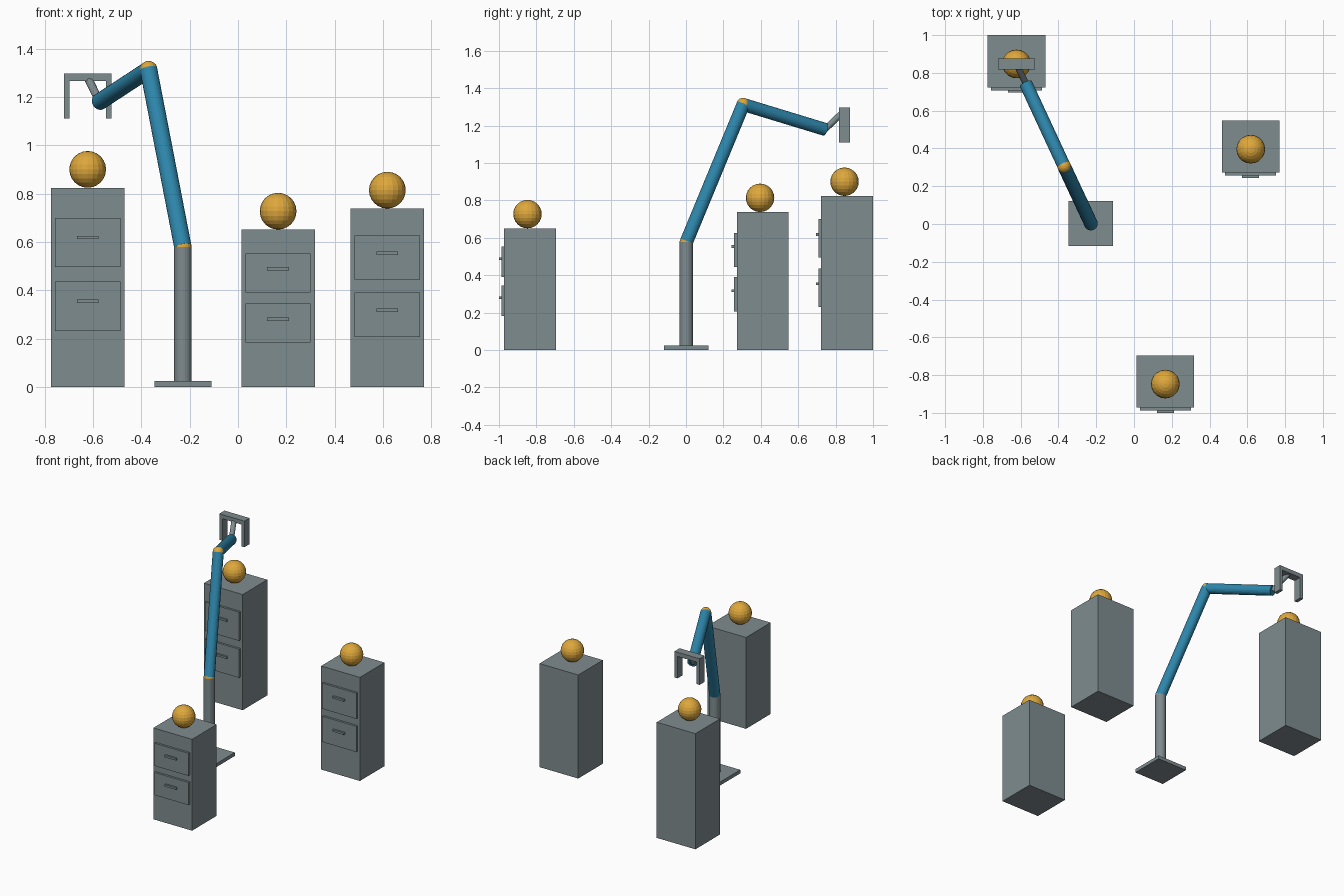
import bpy
import bmesh
from mathutils import Vector, Matrix

if "Cube" in bpy.data.objects:
    bpy.data.objects.remove(bpy.data.objects["Cube"])


def material(name, rgb):
    m = bpy.data.materials.new(name)
    m.diffuse_color = (*rgb, 1)
    m.use_nodes = True
    m.node_tree.nodes["Principled BSDF"].inputs["Base Color"].default_value = m.diffuse_color
    return m


GREY = material("steel grey", (0.212, 0.262, 0.275))
BLUE = material("arm blue", (0.027, 0.238, 0.407))
GOLD = material("golden orange", (0.73, 0.39, 0.045))


def finish(name, bm, mat):
    mesh = bpy.data.meshes.new(name)
    bm.to_mesh(mesh)
    bm.free()
    mesh.materials.append(mat)
    ob = bpy.data.objects.new(name, mesh)
    bpy.context.collection.objects.link(ob)
    return ob


def box(name, lo, hi, mat=GREY):
    lo, hi = Vector(lo), Vector(hi)
    bm = bmesh.new()
    bmesh.ops.create_cube(bm, size=1, matrix=Matrix.Translation((lo + hi) / 2)
                          @ Matrix.Diagonal((*(hi - lo), 1)))
    return finish(name, bm, mat)


def rod(name, a, b, r, mat, sides=24):
    a, b = Vector(a), Vector(b)
    d = b - a
    bm = bmesh.new()
    rot = d.to_track_quat('Z', 'Y').to_matrix().to_4x4()
    bmesh.ops.create_cone(bm, cap_ends=True, segments=sides, radius1=r, radius2=r,
                          depth=d.length, matrix=Matrix.Translation((a + b) / 2) @ rot)
    return finish(name, bm, mat)


def ball(name, c, r, mat=GOLD, segments=20, rings=12):
    bm = bmesh.new()
    bmesh.ops.create_uvsphere(bm, u_segments=segments, v_segments=rings, radius=r,
                              matrix=Matrix.Translation(c))
    return finish(name, bm, mat)


# Three drawer cabinets, each with a ball on top: centre x, centre y, height
HALF = 0.1525
for tag, cx, cy, h in (("back_left", -0.622, 0.8475, 0.824),
                       ("right", 0.618, 0.396, 0.738),
                       ("front", 0.166, -0.8475, 0.651)):
    front = cy - HALF + 0.028
    box(tag + "_cabinet", (cx - HALF, front, 0), (cx + HALF, cy + HALF, h))
    for level, f in (("upper", 0.725), ("lower", 0.405)):
        z = f * h
        box(f"{tag}_{level}_drawer", (cx - 0.135, front - 0.015, z - 0.124 * h),
            (cx + 0.135, front, z + 0.124 * h))
        z += 0.025 * h
        box(f"{tag}_{level}_handle", (cx - 0.045, front - 0.028, z - 0.007),
            (cx + 0.045, front - 0.012, z + 0.007))
    ball(tag + "_ball", (cx, cy, h + 0.076), 0.076)

# Arm joint positions
AX, AY = -0.228, 0.002
shoulder = (AX, AY, 0.578)
elbow = (-0.37, 0.306, 1.313)
wrist = (-0.573, 0.743, 1.18)
hand = (-0.622, 0.848, 1.28)
R = 0.036

# Base and column
box("base_plate", (AX - 0.118, AY - 0.119, 0), (AX + 0.118, AY + 0.119, 0.025))
rod("column", (AX, AY, 0.02), shoulder, R, GREY)

# Arm links with joint balls
ball("shoulder_joint", shoulder, R)
rod("upper_arm", shoulder, elbow, R, BLUE)
ball("elbow_joint", elbow, R)
rod("forearm", elbow, wrist, 0.035, BLUE)
rod("wrist_link", wrist, hand, 0.017, GREY)

# Gripper: cross bar and two fingers
gx, gy = hand[0], hand[1]
box("gripper_bar", (gx - 0.099, gy - 0.029, 1.266), (gx + 0.099, gy + 0.029, 1.296))
for side, s in (("left", -1), ("right", 1)):
    c = gx + s * 0.087
    box(side + "_finger", (c - 0.012, gy - 0.029, 1.11), (c + 0.012, gy + 0.029, 1.266))
